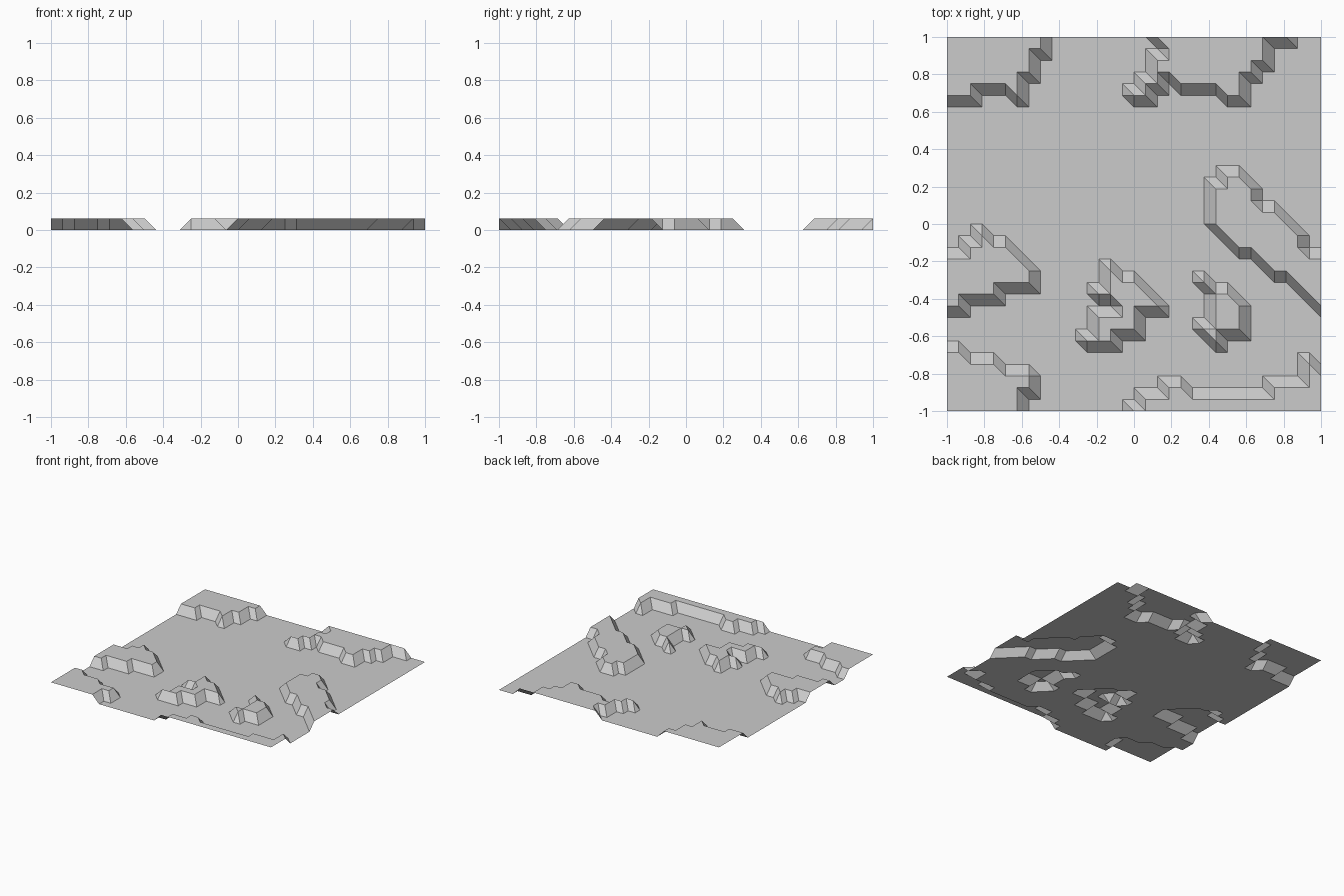
import bpy

if "Cube" in bpy.data.objects:
    bpy.data.objects.remove(bpy.data.objects["Cube"])

N = 32            # cells per side
STEP = 2 / N      # cell size, also the height of the raised ground

# Each plateau: first column, top row per column, bottom row per column
# (rows counted from the back edge).
plateaus = {
    "back_left": (0, [0] * 9, [5, 5, 5, 4, 4, 4, 5, 3, 1]),
    "back_right": (16, [5, 4] + [0] * 12,
                   [5, 5, 4, 3, 4, 4, 4, 4, 5, 5, 3, 2, 0, 0]),
    "right": (23, [13, 12, 12, 13, 15, 15, 16, 17, 19, 19],
              [16, 17, 18, 18, 19, 20, 20, 21, 22, 23]),
    "left": (0, [19, 19, 18, 17, 18, 18, 19, 20],
             [23, 23, 22, 22, 22, 21, 21, 21]),
    "middle": (12, [26, 22, 20, 21, 21, 22, 23],
               [26, 26, 26, 25, 25, 23, 23]),
    "small": (22, [21, 22, 22, 23], [25, 26, 25, 25]),
    "front_left": (0, [27, 27, 28, 28, 28, 29, 29, 29], [N] * 7 + [30]),
    "front_right": (16, [32, 31, 31, 30, 30] + [31] * 7 + [30] * 3 + [28, 29],
                    [N] * 17),
}
# Notches cut into the plateau edges
notches = {(18, 1), (13, 23), (14, 23), (22, 22), (22, 23), (22, 24)}

high = set()
for start, tops, bottoms in plateaus.values():
    for k, (a, b) in enumerate(zip(tops, bottoms)):
        high.update((start + k, j) for j in range(a, b + 1))
high -= notches

# Height grid, every cell split along the same diagonal
verts = [(i * STEP - 1, 1 - j * STEP, STEP if (i, j) in high else 0)
         for j in range(N + 1) for i in range(N + 1)]
faces = []
for j in range(N):
    for i in range(N):
        a = j * (N + 1) + i
        b, c, d = a + 1, a + N + 1, a + N + 2
        faces += [(a, c, d), (a, d, b)]

mesh = bpy.data.meshes.new("terrain")
mesh.from_pydata(verts, [], faces)
mesh.update()
terrain = bpy.data.objects.new("terrain", mesh)
bpy.context.collection.objects.link(terrain)
